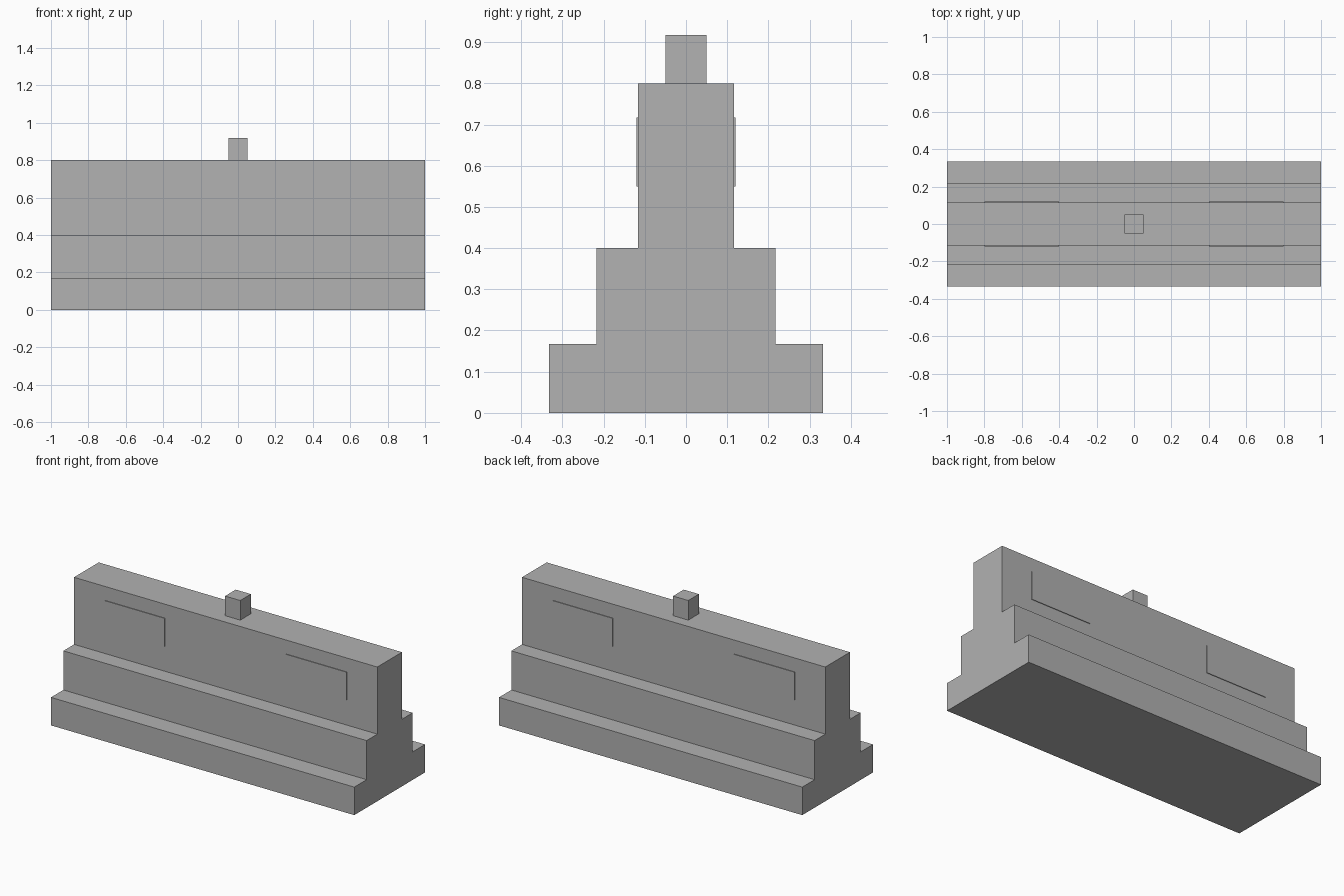
import bpy

if "Cube" in bpy.data.objects:
    bpy.data.objects.remove(bpy.data.objects["Cube"])

concrete = bpy.data.materials.new("concrete_grey")
concrete.diffuse_color = (0.445, 0.445, 0.445, 1)
concrete.use_nodes = True
concrete.node_tree.nodes["Principled BSDF"].inputs["Base Color"].default_value = concrete.diffuse_color


def mesh_object(name, verts, faces):
    mesh = bpy.data.meshes.new(name)
    mesh.from_pydata(verts, [], faces)
    mesh.materials.append(concrete)
    obj = bpy.data.objects.new(name, mesh)
    bpy.context.collection.objects.link(obj)
    return obj


def extrude_x(name, profile, x0, x1):
    """Extrude a counter-clockwise (y, z) profile from x0 to x1."""
    n = len(profile)
    verts = [(x, y, z) for x in (x0, x1) for y, z in profile]
    faces = [tuple(reversed(range(n))), tuple(range(n, 2 * n))]
    faces += [(i, (i + 1) % n, n + (i + 1) % n, n + i) for i in range(n)]
    return mesh_object(name, verts, faces)


def box(name, x0, x1, y0, y1, z0, z1):
    return extrude_x(name, [(y0, z0), (y1, z0), (y1, z1), (y0, z1)], x0, x1)


# Stepped barrier body
half = [(0.333, 0), (0.333, 0.167), (0.217, 0.167),
        (0.217, 0.4), (0.116, 0.4), (0.116, 0.8)]
extrude_x("barrier_body", half + [(-y, z) for y, z in reversed(half)], -1, 1)

# Thin raised panels on both faces of the upper wall
for side, sy in (("front", -1), ("back", 1)):
    for end, sx in (("left", -1), ("right", 1)):
        xs = sorted((sx * 0.4, sx * 0.8))
        ys = sorted((sy * 0.113, sy * 0.12))
        box(f"{side}_{end}_panel", *xs, *ys, 0.55, 0.717)

# Small block on top
box("top_block", -0.05, 0.05, -0.05, 0.05, 0.8, 0.917)
